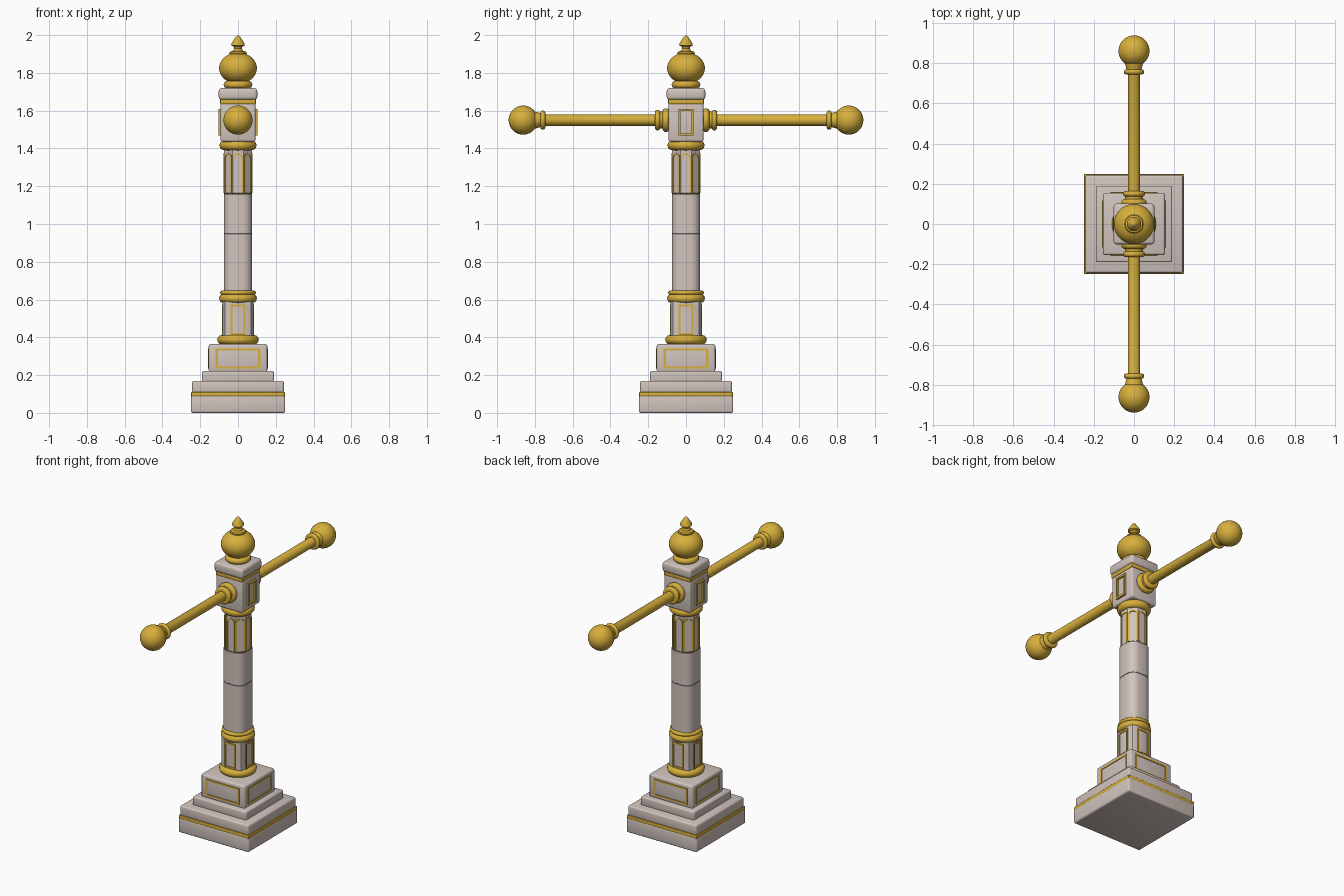
import bpy, bmesh, math
from mathutils import Matrix, Vector

if "Cube" in bpy.data.objects:
    bpy.data.objects.remove(bpy.data.objects["Cube"])


def material(name, rgb):
    m = bpy.data.materials.new(name)
    m.diffuse_color = (*rgb, 1)
    m.use_nodes = True
    m.node_tree.nodes["Principled BSDF"].inputs["Base Color"].default_value = m.diffuse_color
    return m


STONE = material("pale stone", (0.64, 0.55, 0.51))
GOLD = material("gold", (0.68, 0.43, 0.045))
SEAM = material("dark seam", (0.16, 0.13, 0.12))


def finish(name, bm, mat, angle=35):
    bmesh.ops.recalc_face_normals(bm, faces=bm.faces)
    me = bpy.data.meshes.new(name)
    bm.to_mesh(me)
    bm.free()
    me.materials.append(mat)
    ob = bpy.data.objects.new(name, me)
    bpy.context.collection.objects.link(ob)
    bpy.ops.object.select_all(action='DESELECT')
    ob.select_set(True)
    bpy.context.view_layer.objects.active = ob
    bpy.ops.object.shade_smooth_by_angle(angle=math.radians(angle))
    return ob


def block(name, half, z0, z1, mat, bevel=0.01):
    bm = bmesh.new()
    bmesh.ops.create_cube(bm, size=1)
    bmesh.ops.scale(bm, vec=(2 * half, 2 * half, z1 - z0), verts=bm.verts)
    bmesh.ops.translate(bm, vec=(0, 0, (z0 + z1) / 2), verts=bm.verts)
    if bevel:
        bmesh.ops.bevel(bm, geom=bm.edges[:], offset=bevel, segments=3, profile=0.5, affect='EDGES')
    return finish(name, bm, mat)


def prism(name, half, corner, segs, z0, z1, mat, lip=0.003):
    """Square column with cut or rounded corners and softened ends."""
    pts = []
    for k in range(4):
        a0 = k * math.pi / 2
        c = Vector((half - corner, half - corner))
        c.rotate(Matrix.Rotation(a0, 2))
        for i in range(segs + 1):
            a = a0 + i / segs * math.pi / 2
            pts.append((c.x + corner * math.cos(a), c.y + corner * math.sin(a)))
    s = 1 - lip / half
    bm = bmesh.new()
    rings = [[bm.verts.new((x * f, y * f, z)) for x, y in pts]
             for f, z in ((s, z0), (1, z0 + lip), (1, z1 - lip), (s, z1))]
    n = len(pts)
    for a, b in zip(rings, rings[1:]):
        for i in range(n):
            bm.faces.new((a[i], a[(i + 1) % n], b[(i + 1) % n], b[i]))
    bm.faces.new(rings[0])
    bm.faces.new(rings[-1])
    return finish(name, bm, mat, 30)


def lathe(name, profile, mat, matrix=Matrix(), steps=40):
    """Spin (radius, height) points around z, then place with a matrix."""
    bm = bmesh.new()
    vs = [bm.verts.new((r, 0, z)) for r, z in profile]
    es = [bm.edges.new(p) for p in zip(vs, vs[1:])]
    bmesh.ops.spin(bm, geom=vs + es, cent=(0, 0, 0), axis=(0, 0, 1),
                   angle=2 * math.pi, steps=steps)
    bmesh.ops.remove_doubles(bm, verts=bm.verts, dist=1e-5)
    bmesh.ops.transform(bm, matrix=matrix, verts=bm.verts)
    return finish(name, bm, mat)


def bead(r, z0, z1, core):
    """Half-round ring profile between two heights."""
    h = (z1 - z0) / 2
    return ([(core, z0)] + [(r - h + h * math.cos(a), (z0 + z1) / 2 + h * math.sin(a))
            for a in (math.pi * (i / 8 - 0.5) for i in range(9))] + [(core, z1)])


def frame(name, outer, inner, closed, dist, depth, turn):
    """Raised flat border in (across, up) points on the face turned from the front."""
    bm = bmesh.new()
    loops = [[bm.verts.new((u, -d, v)) for u, v in pts] for pts, d in
             ((outer, dist - 0.006), (outer, dist + depth), (inner, dist + depth), (inner, dist - 0.006))]
    n = len(outer)
    for k in range(4):
        a, b = loops[k], loops[(k + 1) % 4]
        for i in range(n if closed else n - 1):
            j = (i + 1) % n
            bm.faces.new((a[i], a[j], b[j], b[i]))
    if not closed:
        for i in (0, n - 1):
            bm.faces.new([lp[i] for lp in loops])
    bmesh.ops.rotate(bm, cent=(0, 0, 0), matrix=Matrix.Rotation(turn, 3, 'Z'), verts=bm.verts)
    return finish(name, bm, GOLD)


def rect(w, z0, z1, inset=0):
    w, z0, z1 = w - inset, z0 + inset, z1 - inset
    return [(-w, z0), (w, z0), (w, z1), (-w, z1)]


def arch(w, z0, z1):
    top = [(w * math.cos(a), z1 - w + w * math.sin(a)) for a in (math.pi * i / 12 for i in range(13))]
    return [(w, z0)] + top + [(-w, z0)]


# Stepped base
block("base_slab", 0.25, 0, 0.093, STONE)
block("base_gold_band", 0.248, 0.086, 0.11, GOLD, 0.003)
block("base_upper_slab", 0.243, 0.105, 0.17, STONE)
block("base_step", 0.19, 0.165, 0.222, STONE, 0.008)
block("pedestal", 0.155, 0.215, 0.365, STONE, 0.012)

# Lower column and its gold rings
lathe("pedestal_ring", bead(0.11, 0.363, 0.412, 0.05), GOLD)
prism("lower_column", 0.081, 0.04, 2, 0.4, 0.592, STONE)
lathe("column_ring", bead(0.1, 0.582, 0.63, 0.05) + bead(0.095, 0.626, 0.647, 0.05), GOLD)

# Shaft with dark joints
prism("shaft_lower", 0.075, 0.05, 4, 0.64, 0.95, STONE)
prism("shaft_middle", 0.075, 0.05, 4, 0.95, 1.16, STONE)
prism("shaft_upper", 0.073, 0.043, 1, 1.16, 1.4, STONE)
for z in (0.95, 1.16):
    prism("shaft_joint", 0.0735, 0.049, 4, z - 0.003, z + 0.003, SEAM, 0.001)
lathe("neck_ring", bead(0.098, 1.39, 1.443, 0.05), GOLD)

# Gold borders on all four sides
for k in range(4):
    t = k * math.pi / 2
    frame("pedestal_panel", rect(0.118, 0.235, 0.342), rect(0.118, 0.235, 0.342, 0.011), True, 0.155, 0.004, t)
    frame("column_panel", rect(0.04, 0.412, 0.575), rect(0.04, 0.412, 0.575, 0.011), True, 0.081, 0.005, t)
for k in range(8):
    frame("shaft_arch", arch(0.029, 1.165, 1.375), arch(0.02, 1.165, 1.366), False, 0.073, 0.004, k * math.pi / 4)

# Head block, cap and side panels
block("head_block", 0.093, 1.435, 1.64, STONE, 0.012)
block("head_gold_band", 0.094, 1.635, 1.662, GOLD, 0.004)
block("head_cap", 0.102, 1.657, 1.72, STONE, 0.016)
for t in (math.pi / 2, -math.pi / 2):
    frame("head_panel", rect(0.04, 1.468, 1.61), rect(0.04, 1.468, 1.61, 0.012), True, 0.093, 0.011, t)

# Top ball and finial
lathe("top_ring", bead(0.076, 1.718, 1.757, 0.03), GOLD)
lathe("top_ball", [(0.1 * math.sin(a), 1.825 - 0.083 * math.cos(a))
                   for a in (math.pi * i / 20 for i in range(21))], GOLD)
lathe("finial", [(0, 1.895), (0.045, 1.897), (0.047, 1.905), (0.043, 1.912), (0.026, 1.917),
                 (0.02, 1.93), (0.024, 1.94), (0.036, 1.946), (0.035, 1.955),
                 (0.022, 1.975), (0.01, 1.993), (0, 2.0)], GOLD)

# Two mirrored arms along y, each with flange, rod, collar and ball
for side in (1, -1):
    m = Matrix.Translation((0, 0, 1.55)) @ Matrix.Rotation(-side * math.pi / 2, 4, 'X')
    lathe("arm_flange", bead(0.063, 0.088, 0.124, 0.02) + [(0.045, 0.125), (0.045, 0.138)]
          + bead(0.055, 0.137, 0.164, 0.02), GOLD, m)
    lathe("arm_rod", [(0, 0.08), (0.03, 0.08), (0.03, 0.75), (0.036, 0.765), (0.045, 0.8), (0, 0.81)], GOLD, m)
    lathe("arm_collar", bead(0.051, 0.745, 0.77, 0.02), GOLD, m)
    lathe("arm_ball", [(0.077 * math.sin(a), 0.862 - 0.077 * math.cos(a))
                       for a in (math.pi * i / 20 for i in range(21))], GOLD, m)
